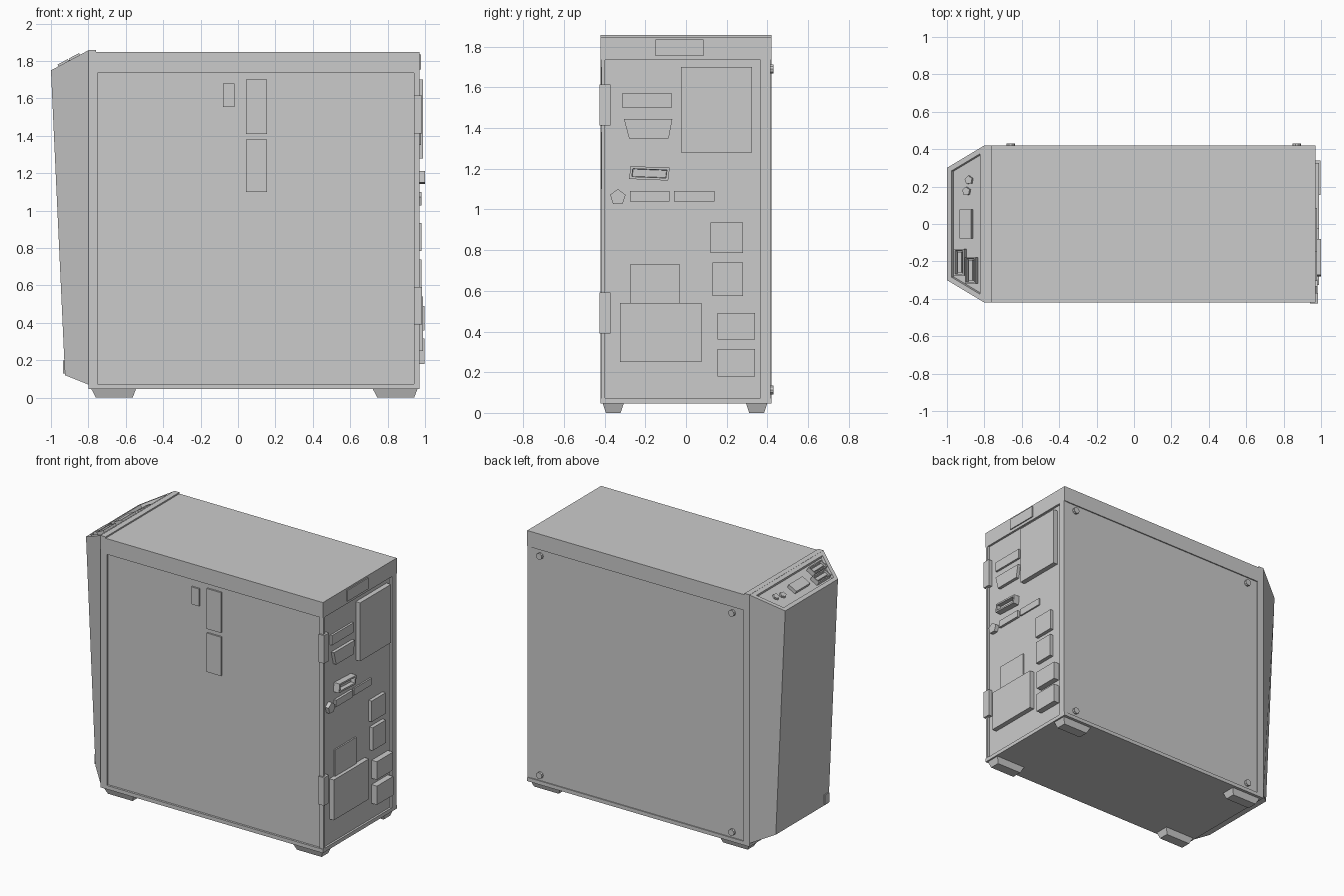
import bpy, bmesh, math
from mathutils import Matrix, Vector

if "Cube" in bpy.data.objects:
    bpy.data.objects.remove(bpy.data.objects["Cube"])


def finish(name, bm, matrix=None):
    bmesh.ops.recalc_face_normals(bm, faces=bm.faces[:])
    me = bpy.data.meshes.new(name)
    bm.to_mesh(me)
    bm.free()
    ob = bpy.data.objects.new(name, me)
    bpy.context.collection.objects.link(ob)
    if matrix:
        ob.matrix_world = matrix
    return ob


def loft(name, a, b, matrix=None):
    """Solid between two matching point loops."""
    bm = bmesh.new()
    va, vb = [bm.verts.new(p) for p in a], [bm.verts.new(p) for p in b]
    n = len(va)
    bm.faces.new(va[::-1])
    bm.faces.new(vb)
    for i in range(n):
        j = (i + 1) % n
        bm.faces.new((va[i], va[j], vb[j], vb[i]))
    return finish(name, bm, matrix)


def rect(x0, x1, y0, y1, z):
    return [(x0, y0, z), (x1, y0, z), (x1, y1, z), (x0, y1, z)]


def box(name, x0, x1, y0, y1, z0, z1, matrix=None):
    return loft(name, rect(x0, x1, y0, y1, z0), rect(x0, x1, y0, y1, z1), matrix)


def prism_x(name, profile, x0, x1):
    return loft(name, [(x0, y, z) for y, z in profile], [(x1, y, z) for y, z in profile])


def sink(ob, direction, rim, depth):
    """Inset the face pointing along direction and push it inwards."""
    bm = bmesh.new()
    bm.from_mesh(ob.data)
    bm.normal_update()
    face = max(bm.faces, key=lambda f: f.normal.dot(Vector(direction)))
    bmesh.ops.inset_region(bm, faces=[face], thickness=rim, use_even_offset=True)
    bmesh.ops.inset_region(bm, faces=[face], thickness=0.002, depth=-depth, use_even_offset=True)
    bm.to_mesh(ob.data)
    bm.free()


def polygon(cy, cz, r, n, start=0.0):
    return [(cy + r * math.cos(start + math.tau * i / n),
             cz + r * math.sin(start + math.tau * i / n)) for i in range(n)]


# Main case: core, top lid, base and frame strips
box("case_core", -0.80, 0.955, -0.405, 0.412, 0.05, 1.735)
box("top_lid", -0.80, 0.97, -0.42, 0.42, 1.735, 1.848)
box("base_plate", -0.80, 0.97, -0.42, 0.42, 0.045, 0.072)
box("front_frame", -0.80, -0.75, -0.42, 0.42, 0.07, 1.74)
box("top_front_strip", -0.80, -0.76, -0.42, 0.42, 1.84, 1.858)
box("rear_post_wide", 0.94, 0.97, 0.365, 0.415, 0.06, 1.74)
box("rear_post_thin", 0.94, 0.97, -0.415, -0.397, 0.06, 1.74)

# Faceted front panel with sunken control tray on its sloping top
front = loft("front_panel",
             [(-0.80, -0.42, 0.07), (-0.80, 0.42, 0.07), (-0.80, 0.42, 1.857), (-0.80, -0.42, 1.857)],
             [(-0.925, -0.30, 0.12), (-0.925, 0.30, 0.12), (-1.0, 0.30, 1.75), (-1.0, -0.30, 1.75)])
sink(front, (-0.3, 0, 1), 0.027, 0.022)
box("front_badge", -0.936, -0.915, -0.295, -0.245, 0.13, 0.20)

# Controls on the sloping tray
SLOPE = math.atan2(0.107, 0.20)


def tray(x, y):
    z = 1.75 + 0.535 * (x + 1) - 0.022
    return Matrix.Translation((x, y, z)) @ Matrix.Rotation(-SLOPE, 4, 'Y')


box("power_button", -0.035, 0.035, -0.078, 0.078, -0.01, 0.022, tray(-0.893, 0.0))
for i, (x, y) in enumerate([(-0.923, -0.205), (-0.863, -0.248)]):
    port = box(f"usb_port_{i + 1}", -0.031, 0.031, -0.07, 0.07, -0.01, 0.03, tray(x, y))
    sink(port, (0, 0, 1), 0.007, 0.025)
    box(f"usb_tongue_{i + 1}", -0.012, 0.012, -0.055, 0.055, -0.005, 0.022, tray(x, y))
for i, (x, y) in enumerate([(-0.893, 0.175), (-0.880, 0.235)]):
    ring = polygon(0, 0, 0.024, 5, 0.4)
    loft(f"audio_jack_{i + 1}", [(a, b, -0.01) for a, b in ring],
         [(a, b, 0.012) for a, b in ring], tray(x, y))

# Tapered feet
for i, (x0, x1) in enumerate([(-0.785, -0.545), (0.72, 0.96)]):
    for j, (y0, y1) in enumerate([(-0.41, -0.305), (0.295, 0.40)]):
        loft(f"foot_{i + 1}_{j + 1}",
             rect(x0 + 0.025, x1 - 0.018, y0 + 0.016, y1 - 0.016, 0.0),
             rect(x0, x1, y0, y1, 0.048))

# Side panel screws
for i, x in enumerate([-0.66, 0.87]):
    for j, z in enumerate([0.113, 1.69]):
        ring = polygon(x, z, 0.023, 10)
        loft(f"screw_{i + 1}_{j + 1}", [(a, 0.40, b) for a, b in ring],
             [(a, 0.43, b) for a, b in ring])

# Raised plates behind the window side
for i, (x0, x1, z0, z1) in enumerate([(-0.08, -0.02, 1.555, 1.68),
                                      (0.043, 0.155, 1.41, 1.70),
                                      (0.043, 0.155, 1.10, 1.38)]):
    box(f"side_plate_{i + 1}", x0, x1, -0.417, -0.39, z0, z1)

# Hinges on the rear corner
for i, z in enumerate([0.39, 1.413]):
    box(f"hinge_{i + 1}", 0.94, 0.983, -0.425, -0.37, z, z + 0.202)

# Rear panel fittings: name, y range, z range, outer x
REAR = [
    ("rear_handle", -0.15, 0.085, 1.755, 1.835, 0.978),
    ("rear_fan", -0.025, 0.325, 1.28, 1.70, 0.99),
    ("rear_port_bar", -0.315, -0.07, 1.50, 1.57, 0.97),
    ("rear_slot_left", -0.275, -0.08, 1.04, 1.09, 0.973),
    ("rear_slot_right", -0.06, 0.14, 1.04, 1.09, 0.966),
    ("expansion_block_1", 0.12, 0.28, 0.785, 0.935, 0.98),
    ("expansion_block_2", 0.13, 0.28, 0.575, 0.74, 0.982),
    ("expansion_block_3", 0.155, 0.34, 0.36, 0.49, 0.997),
    ("expansion_block_4", 0.155, 0.34, 0.18, 0.315, 0.998),
    ("power_supply_upper", -0.275, -0.03, 0.52, 0.73, 0.965),
    ("power_supply", -0.325, 0.075, 0.25, 0.54, 0.99),
]
for name, y0, y1, z0, z1, x in REAR:
    box(name, 0.94, x, y0, y1, z0, z1)

# Shaped rear ports
prism_x("trapezoid_port", [(-0.28, 1.35), (-0.085, 1.35), (-0.067, 1.445), (-0.305, 1.445)], 0.94, 0.978)
prism_x("round_port", polygon(-0.335, 1.06, 0.04, 5, 0.3), 0.94, 0.982)
video = prism_x("video_port", [(-0.28, 1.15), (-0.088, 1.142), (-0.08, 1.205), (-0.272, 1.213)], 0.94, 1.0)
sink(video, (1, 0, 0), 0.012, 0.03)
